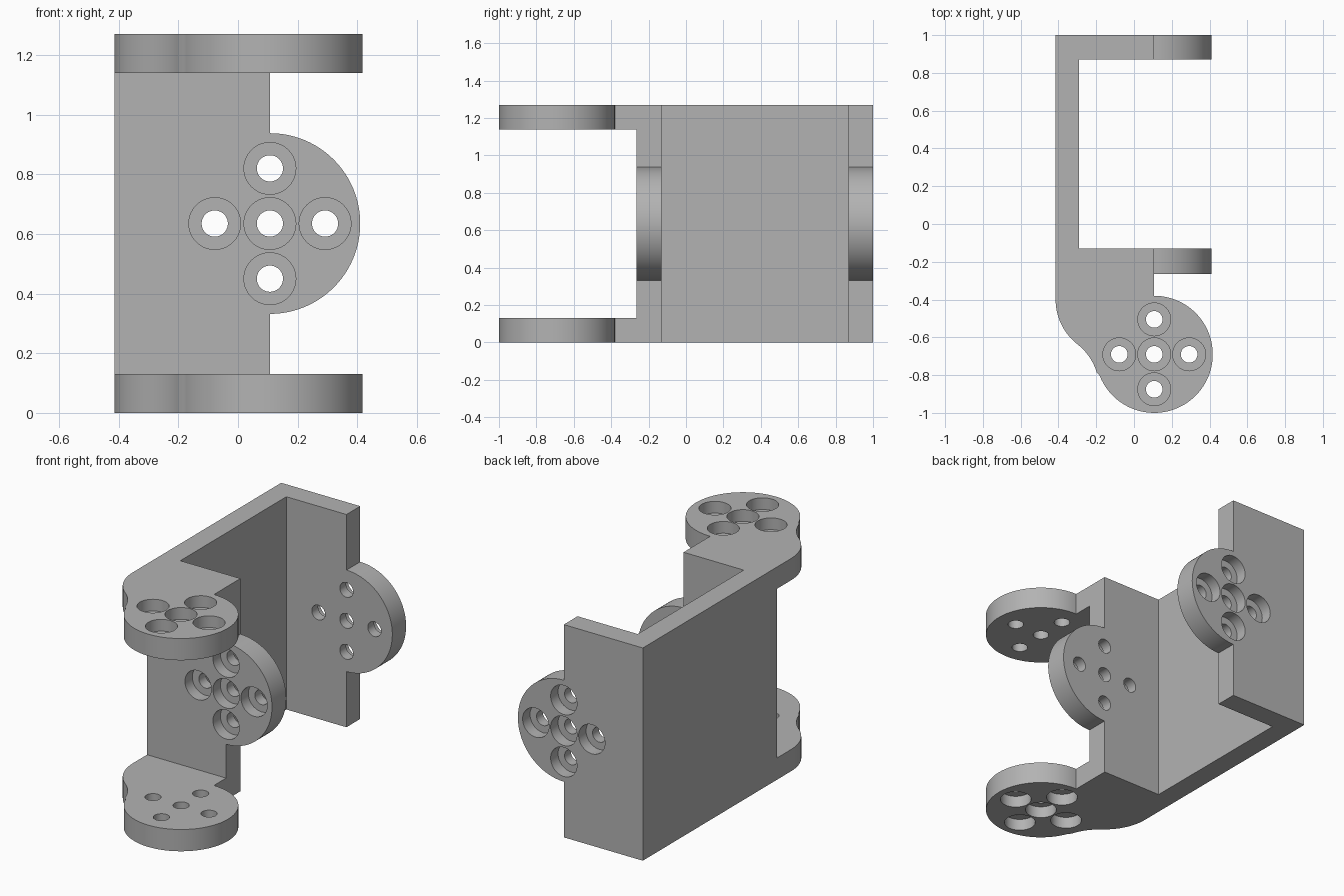
import bpy, bmesh
from math import cos, sin, pi, radians, atan2
from mathutils import Matrix, Vector

if "Cube" in bpy.data.objects:
    bpy.data.objects.remove(bpy.data.objects["Cube"])

# Main sizes
LEFT, AXIS, HEIGHT = -0.415, 0.107, 1.27
WALL = 0.125            # side wall thickness
FRONT, INNER = -0.265, -0.13
BACK_IN, BACK = 0.87, 1.0
TAB_R, HORN_R, HORN_Y = 0.303, 0.31, -0.69
FLANGE = 0.13
HOLE_R, BORE_R, BORE_DEPTH, PITCH = 0.044, 0.087, 0.07, 0.185

grey = bpy.data.materials.new("plain grey")
grey.use_nodes = True
grey.diffuse_color = (0.45, 0.45, 0.45, 1)
grey.node_tree.nodes["Principled BSDF"].inputs["Base Color"].default_value = (0.45, 0.45, 0.45, 1)


def make_object(name, bm):
    bmesh.ops.recalc_face_normals(bm, faces=bm.faces)
    mesh = bpy.data.meshes.new(name)
    bm.to_mesh(mesh)
    bm.free()
    mesh.materials.append(grey)
    obj = bpy.data.objects.new(name, mesh)
    bpy.context.collection.objects.link(obj)
    return obj


def prism(name, outline, low, high, matrix=Matrix()):
    """Extrude a flat outline along local z from low to high."""
    bm = bmesh.new()
    face = bm.faces.new([bm.verts.new((x, y, low)) for x, y in outline])
    ext = bmesh.ops.extrude_face_region(bm, geom=[face])
    top = [v for v in ext["geom"] if isinstance(v, bmesh.types.BMVert)]
    bmesh.ops.translate(bm, verts=top, vec=(0, 0, high - low))
    bm.transform(matrix)
    return make_object(name, bm)


def arc(cx, cy, r, start, end, steps):
    angles = [start + (end - start) * i / steps for i in range(steps + 1)]
    return [(cx + r * cos(a), cy + r * sin(a)) for a in angles]


def hole_cutter(matrix):
    """Cross of five counterbored holes; local +z points out of the face."""
    bm = bmesh.new()
    steps = [(BORE_R, 0.05), (BORE_R, -BORE_DEPTH), (HOLE_R, -BORE_DEPTH), (HOLE_R, -0.2)]
    for ox, oy in [(0, 0), (PITCH, 0), (-PITCH, 0), (0, PITCH), (0, -PITCH)]:
        rings = [[bm.verts.new((x, y, z)) for x, y in arc(ox, oy, r, 0, 2 * pi, 40)[:-1]]
                 for r, z in steps]
        for a, b in zip(rings, rings[1:]):
            for i in range(len(a)):
                j = (i + 1) % len(a)
                bm.faces.new((a[i], a[j], b[j], b[i]))
        bm.faces.new(rings[0])
        bm.faces.new(rings[-1])
    bm.transform(matrix)
    return make_object("hole_cutter", bm)


def combine(target, tool, operation):
    """Apply a boolean and drop the helper."""
    tool.hide_render = True
    mod = target.modifiers.new(operation, 'BOOLEAN')
    mod.operation, mod.object, mod.solver = operation, tool, 'EXACT'
    bpy.context.view_layer.objects.active = target
    bpy.ops.object.modifier_apply(modifier=mod.name)
    bpy.data.objects.remove(tool)


# Bracket body: channel seen from above, trimmed to the rounded tab outline
reach, mid = AXIS + 0.4, HEIGHT / 2
channel = [(LEFT, FRONT), (reach, FRONT), (reach, INNER), (LEFT + WALL, INNER),
           (LEFT + WALL, BACK_IN), (reach, BACK_IN), (reach, BACK), (LEFT, BACK)]
body = prism("bracket_body", channel, 0, HEIGHT)
tab = ([(LEFT - 0.1, -0.1), (AXIS, -0.1)] + arc(AXIS, mid, TAB_R, -pi / 2, pi / 2, 48)
       + [(AXIS, HEIGHT + 0.1), (LEFT - 0.1, HEIGHT + 0.1)])
to_front = Matrix.Rotation(pi / 2, 4, 'X')       # local z turns to -y
combine(body, prism("tab_trim", tab, -2, 2, to_front), 'INTERSECT')

# Counterbored holes on the outer faces of both tabs
combine(body, hole_cutter(Matrix.Translation((AXIS, FRONT, mid)) @ to_front), 'DIFFERENCE')
to_back = Matrix.Rotation(-pi / 2, 4, 'X')
combine(body, hole_cutter(Matrix.Translation((AXIS, BACK, mid)) @ to_back), 'DIFFERENCE')

# Flange outline: round shoulder, hollow neck, round horn
R = 0.3
shoulder = Vector((LEFT + R, -0.4))
turn = radians(232)
neck = shoulder + 2 * R * Vector((cos(turn), sin(turn)))
to_horn = Vector((AXIS, HORN_Y)) - neck
touch = atan2(to_horn.y, to_horn.x)
flange = ([(AXIS, FRONT), (LEFT, FRONT)]
          + arc(*shoulder, R, pi, turn, 14)
          + arc(*neck, R, turn - pi, touch, 10)[1:]
          + arc(AXIS, HORN_Y, HORN_R, touch + pi, 2.5 * pi, 60)[1:])

parts = [body]
for name, low, face_z, flip in [("lower_flange", 0, 0, pi),
                                ("upper_flange", HEIGHT - FLANGE, HEIGHT, 0)]:
    part = prism(name, flange, low, low + FLANGE)
    place = Matrix.Translation((AXIS, HORN_Y, face_z)) @ Matrix.Rotation(flip, 4, 'X')
    combine(part, hole_cutter(place), 'DIFFERENCE')
    parts.append(part)

# Smooth the curved walls, keep the edges crisp
for part in parts:
    bpy.ops.object.select_all(action='DESELECT')
    part.select_set(True)
    bpy.context.view_layer.objects.active = part
    bpy.ops.object.shade_smooth_by_angle(angle=radians(30))
